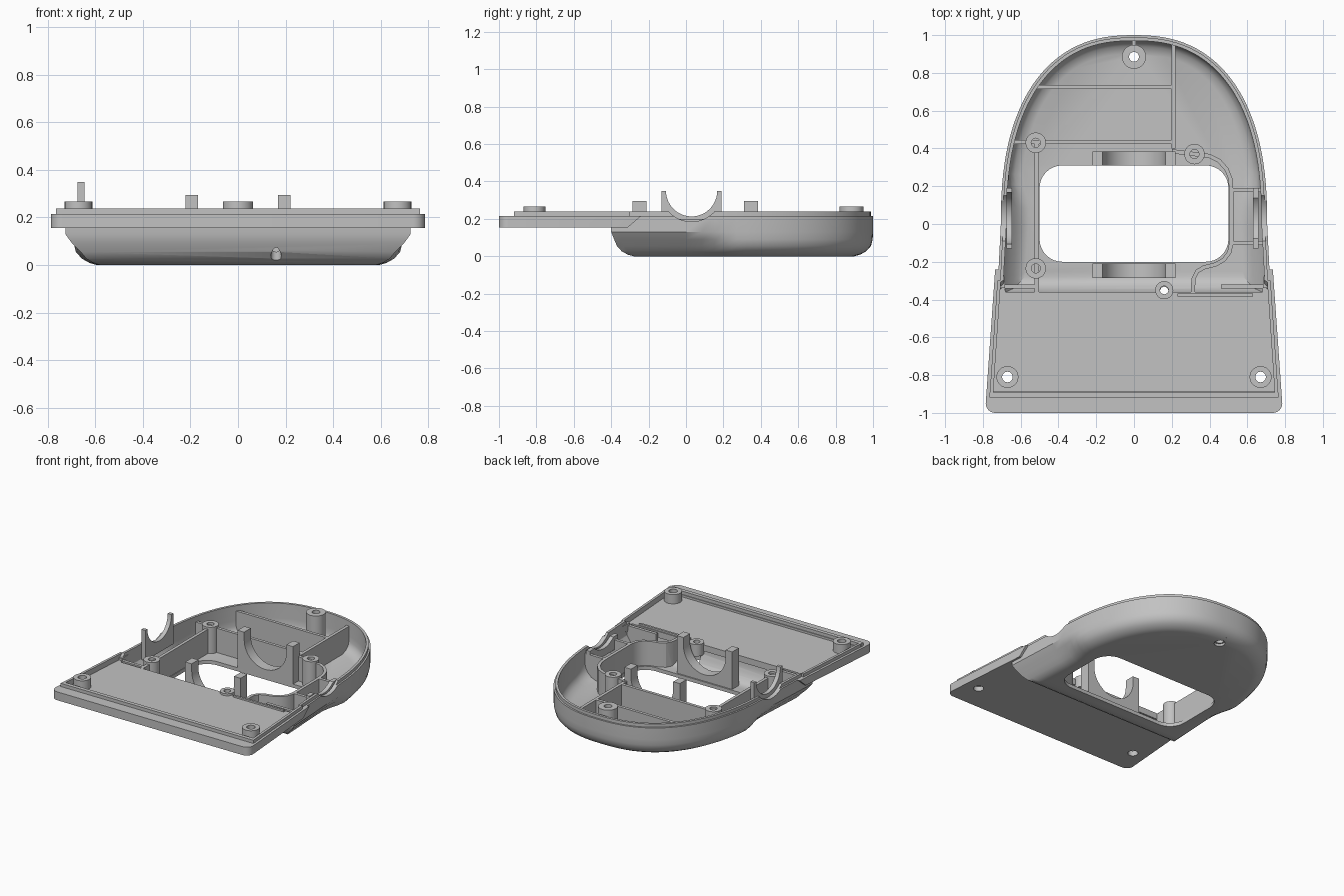
import bpy, bmesh, math
from mathutils import Vector

if "Cube" in bpy.data.objects:
    bpy.data.objects.remove(bpy.data.objects["Cube"])

grey = bpy.data.materials.new("plain_grey")
grey.use_nodes = True
grey.diffuse_color = (0.54, 0.54, 0.54, 1)
grey.node_tree.nodes["Principled BSDF"].inputs["Base Color"].default_value = (0.54, 0.54, 0.54, 1)
parts = []


def finish(name, bm, keep=True):
    bmesh.ops.recalc_face_normals(bm, faces=bm.faces)
    mesh = bpy.data.meshes.new(name)
    bm.to_mesh(mesh)
    bm.free()
    mesh.materials.append(grey)
    ob = bpy.data.objects.new(name, mesh)
    bpy.context.collection.objects.link(ob)
    if keep:
        parts.append(ob)
    return ob


def loft(name, rings, keep=True, closed=False):
    """Skin a stack of equal rings; cap the ends, or close it into a loop."""
    bm = bmesh.new()
    rows = [[bm.verts.new(p) for p in ring] for ring in rings]
    n = len(rows[0])
    for a, b in zip(rows, rows[1:] + (rows[:1] if closed else [])):
        for i in range(n):
            j = (i + 1) % n
            bm.faces.new((a[i], a[j], b[j], b[i]))
    if not closed:
        bm.faces.new(rows[0])
        bm.faces.new(rows[-1])
    return finish(name, bm, keep)


def prism(name, pts, z0, z1, keep=True):
    return loft(name, [[(x, y, z) for x, y in pts] for z in (z0, z1)], keep)


def circle(x, y, r, n=28):
    return [(x + r * math.cos(math.tau * i / n), y + r * math.sin(math.tau * i / n)) for i in range(n)]


def tube(name, x, y, r, hole, z0, z1, depth=None):
    """Screw post, open through or drilled down to a depth."""
    bottom = z0 if depth is None else z1 - depth
    steps = [(r, z0), (r, z1), (hole, z1), (hole, bottom)]
    rings = [[(px, py, z) for px, py in circle(x, y, q)] for q, z in steps]
    return loft(name, rings, closed=depth is None)


def offset(pts, d):
    """Mitred inward offset of a counter-clockwise outline."""
    out = []
    for i, p in enumerate(pts):
        p = Vector(p)
        a = (p - Vector(pts[i - 1])).normalized()
        b = (Vector(pts[(i + 1) % len(pts)]) - p).normalized()
        na, nb = Vector((-a.y, a.x)), Vector((-b.y, b.x))
        out.append(p + (na + nb) * d / (1 + na.dot(nb)))
    return out


def wall(name, pts, z0, z1, t=0.022):
    """Upright rib of even thickness along a path."""
    v = [Vector(p) for p in pts]
    left, right = [], []
    for i, p in enumerate(v):
        d = (v[min(i + 1, len(v) - 1)] - v[max(i - 1, 0)]).normalized()
        n = Vector((-d.y, d.x)) * t / 2
        left.append(p + n)
        right.append(p - n)
    return prism(name, right + left[::-1], z0, z1)


def cradle(name, place, half, z0, top, cz, r, t0, t1):
    """Upright plate with a round seat; place maps (across, depth, z)."""
    a0 = math.asin(max(-1, min(0, (top - cz) / r)))
    arc = [(r * math.cos(a), cz + r * math.sin(a))
           for a in [a0 + (-math.pi - 2 * a0) * i / 24 for i in range(25)]]
    if top > cz:
        arc = [(r, top)] + arc + [(-r, top)]
    pts = [(-half, z0), (half, z0), (half, top)] + arc + [(-half, top)]
    return loft(name, [[place(u, t, z) for u, z in pts] for t in (t0, t1)])


def combine(target, tool, operation):
    mod = target.modifiers.new("shape", 'BOOLEAN')
    mod.operation, mod.solver, mod.object = operation, 'EXACT', tool
    bpy.context.view_layer.objects.active = target
    bpy.ops.object.modifier_apply(modifier=mod.name)
    bpy.data.objects.remove(tool)


def cut(target, cutter):
    combine(target, cutter, 'DIFFERENCE')


# Tray shell: rounded outline, lofted up the outside and down the inside
outline = [(0.725 - 0.02 * i / 10, -0.4 + 0.04 * i) for i in range(10)]
for i in range(61):
    t = math.pi * i / 60
    c, s = math.cos(t), math.sin(t)
    outline.append((math.copysign(0.705 * abs(c) ** (2 / 2.4), c), max(0, s) ** (2 / 2.4)))
outline += [(-x, y) for x, y in outline[:10][::-1]]


def shell_ring(z, inset):
    ring = []
    front = inset + min(0.02, max(0, 0.13 - z) * 0.35)   # sloping front end
    for (x0, y0), (x, y) in zip(outline, offset(outline, inset)):
        if y0 < -0.001:
            x, y = x0 - math.copysign(inset, x0), y0 * (1 - front / 0.4)
        f = max(0, min(1, (0.28 - y) / 0.2))              # finger scoop on the sides
        g = max(0, min(1, (0.12 - z) / 0.06))
        x *= 1 - 0.075 * f * f * (3 - 2 * f) * g
        h = 0.19 + (z - 0.19) * 0.2 if y0 < -0.345 and z > 0.19 else z
        ring.append((x, y, h))
    return ring


outer = [(0, .10), (.009, .068), (.027, .036), (.055, .011), (.09, .002), (.13, 0), (.215, 0)]
inner = [(.215, .012), (.238, .012), (.238, .03), (.13, .03), (.09, .031), (.065, .038),
         (.042, .06), (.026, .1)]
tray = loft("tray_shell", [shell_ring(z, d) for z, d in outer + inner])


# Central window with rounded corners
def rounded(x0, x1, y0, y1, r):
    pts = []
    for k, (cx, cy) in enumerate([(x1 - r, y1 - r), (x0 + r, y1 - r), (x0 + r, y0 + r), (x1 - r, y0 + r)]):
        for i in range(9):
            a = math.pi / 2 * (k + i / 8)
            pts.append((cx + r * math.cos(a), cy + r * math.sin(a)))
    return pts


cut(tray, prism("window_cutter", rounded(-0.5, 0.5, -0.2, 0.31, 0.12), -0.1, 0.1, False))
cut(tray, prism("back_hole_cutter", circle(0, 0.885, 0.036), -0.1, 0.1, False))
cut(tray, prism("front_hole_cutter", circle(0.16, -0.355, 0.022), -0.1, 0.4, False))
for s in (-1, 1):
    ring = circle(0.03, 0.35, 0.165, 48)
    cut(tray, loft("side_notch_cutter", [[(x, y, z) for y, z in ring] for x in (s * 0.62, s * 0.8)], False))

# Front plate with side arms, rounded front corners and a shallow recess
half = [(0.68, -0.36), (0.69, -0.24), (0.735, -0.24)]
half += [(0.735 + 0.05 * math.cos(a), -0.95 - 0.05 * math.sin(a))
         for a in [math.pi / 2 * i / 6 for i in range(7)]]
plate = prism("front_plate", half + [(-x, y) for x, y in half[::-1]], 0.155, 0.215)
for v in plate.data.vertices:
    if v.co.z < 0.16 and v.co.y > -0.3:
        v.co.y = -0.31
cut(plate, prism("recess_cutter", [(-.745, -.885), (.745, -.885), (.712, -.34), (-.712, -.34)], 0.2, 0.3, False))
for x, y, r in [(0.67, -0.81, 0.034), (-0.67, -0.81, 0.034), (0.16, -0.355, 0.022)]:
    cut(plate, prism("plate_hole_cutter", circle(x, y, r), 0, 0.4, False))
wall("plate_front_lip", [(-0.765, -0.905), (0.765, -0.905)], 0.19, 0.238, 0.028)
for s, side in ((1, "left"), (-1, "right")):
    wall(f"plate_{side}_lip", [(s * 0.755, -0.905), (s * 0.714, -0.3)], 0.19, 0.238, 0.018)
    tube(f"plate_{side}_post", s * 0.67, -0.81, 0.058, 0.028, 0.19, 0.266)

# Screw posts inside the tray
tube("back_post", 0, 0.885, 0.064, 0.026, 0.018, 0.266)
tube("front_post", 0.16, -0.35, 0.048, 0.022, 0.13, 0.215)
for name, x, y in [("right_back_post", -0.52, 0.43), ("right_front_post", -0.52, -0.235),
                   ("left_back_post", 0.32, 0.37)]:
    tube(name, x, y, 0.054, 0.024, 0.012, 0.215, 0.12)

# Stiffening ribs, trimmed to the inside of the shell
ribs = {
    "back_cross_rib": [(-0.6, 0.725), (0.2, 0.725)],
    "middle_cross_rib": [(-0.7, 0.435), (0.2, 0.435)],
    "back_long_rib": [(0.21, 0.4), (0.21, 1)],
    "window_right_rib": [(-0.515, 0.43), (-0.515, -0.39)],
    "window_left_rib": [(0.2, 0.385), (0.32, 0.37), (0.4, 0.36), (0.45, 0.335), (0.49, 0.29), (0.51, 0.24),
                        (0.515, 0.18), (0.515, -0.1), (0.505, -0.15), (0.475, -0.19), (0.43, -0.215),
                        (0.37, -0.23), (0.335, -0.25), (0.315, -0.29), (0.31, -0.39)],
    "left_upper_rib": [(0.515, 0.18), (0.72, 0.18)],
    "left_lower_rib": [(0.515, -0.1), (0.72, -0.1)],
    "left_corner_rib": [(0.46, -0.33), (0.74, -0.33)],
    "right_corner_rib": [(-0.74, -0.33), (-0.51, -0.33)],
    "back_post_rib": [(0, 0.94), (0, 1)],
}
for name, pts in ribs.items():
    rib = wall(name, pts, 0.012, 0.2)
    envelope = [shell_ring(z + 0.008, d + 0.012) for z, d in outer]
    combine(rib, loft("rib_envelope", envelope, False), 'INTERSECT')
wall("plate_key_strip", [(0.23, -0.375), (0.63, -0.375)], 0.19, 0.212, 0.015)

# Round seats at the window ends and at the sides
cradle("back_cradle", lambda u, t, z: (u, t, z), 0.22, 0.008, 0.295, 0.24, 0.168, 0.31, 0.385)
cradle("front_cradle", lambda u, t, z: (u, t, z), 0.22, 0.015, 0.295, 0.24, 0.168, -0.285, -0.21)
cradle("right_side_cradle", lambda u, t, z: (t, u + 0.03, z), 0.16, 0.13, 0.348, 0.35, 0.137, -0.675, -0.645)
cradle("left_side_cradle", lambda u, t, z: (t, u + 0.03, z), 0.16, 0.13, 0.225, 0.35, 0.165, 0.63, 0.66)

# Smooth curved surfaces and keep edges crisp
bpy.ops.object.select_all(action='DESELECT')
for ob in parts:
    ob.select_set(True)
bpy.context.view_layer.objects.active = tray
bpy.ops.object.shade_smooth_by_angle(angle=math.radians(32))
